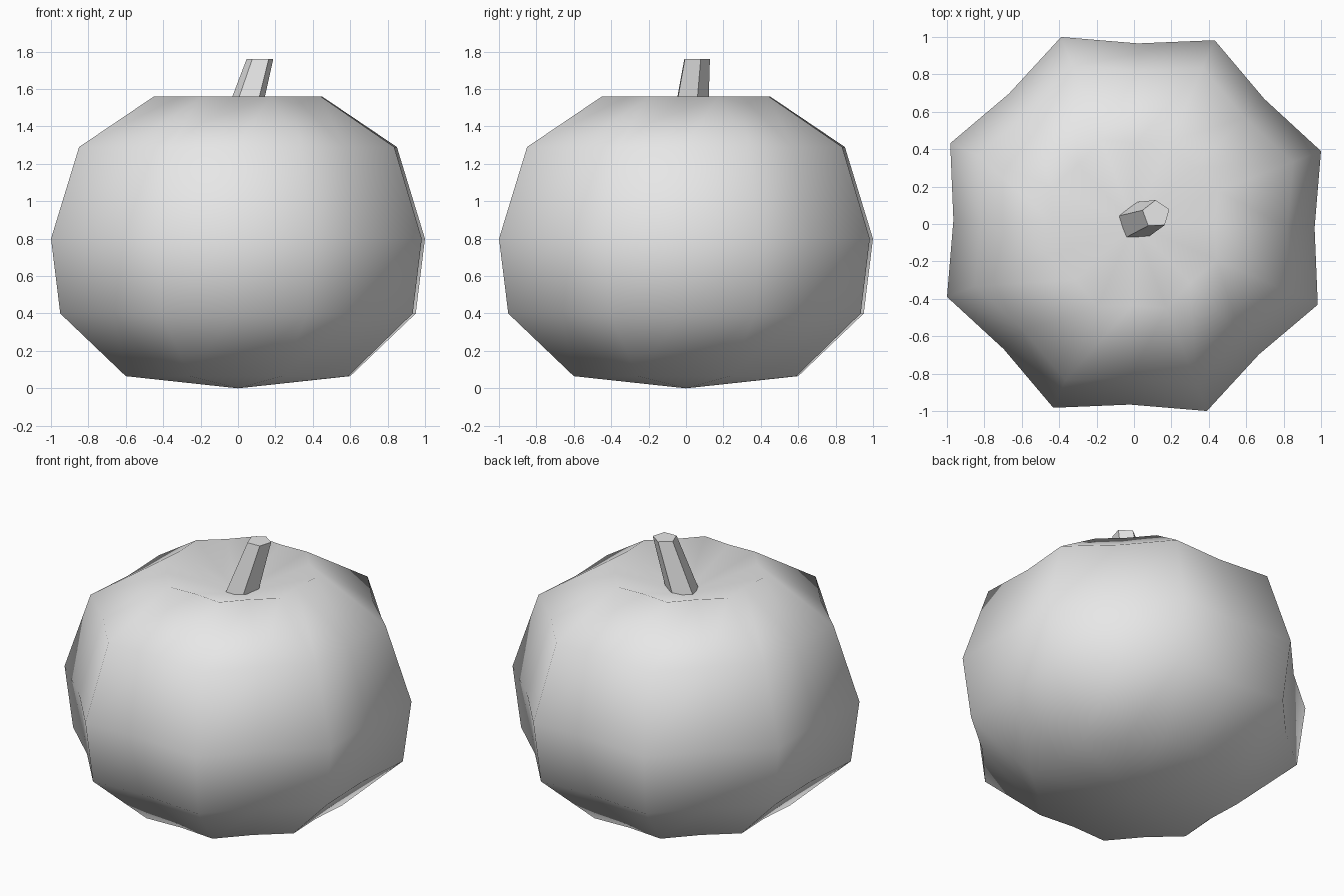
import bpy, bmesh
from math import cos, sin, radians, tau

cube = bpy.data.objects.get("Cube")
if cube:
    bpy.data.objects.remove(cube, do_unlink=True)

grey = bpy.data.materials.new("plain_grey")
grey.use_nodes = True
colour = (0.8, 0.8, 0.8, 1)
grey.diffuse_color = colour
grey.node_tree.nodes["Principled BSDF"].inputs["Base Color"].default_value = colour


def ring(bm, sides, radius, z, start, centre=(0, 0), valley=1.0):
    """Ring of vertices; every second one is pulled in by the valley factor."""
    verts = []
    for i in range(sides):
        a = radians(start) + tau * i / sides
        r = radius * (valley if i % 2 else 1)
        verts.append(bm.verts.new((centre[0] + r * cos(a), centre[1] + r * sin(a), z)))
    return verts


def bridge(bm, low, high):
    n = len(low)
    for i in range(n):
        j = (i + 1) % n
        bm.faces.new((low[i], low[j], high[j], high[i]))


def fan(bm, verts, z):
    tip = bm.verts.new((0, 0, z))
    for i, v in enumerate(verts):
        bm.faces.new((v, verts[(i + 1) % len(verts)], tip))


def finish(bm, name, smooth):
    bmesh.ops.recalc_face_normals(bm, faces=bm.faces)
    for f in bm.faces:
        f.smooth = smooth
    mesh = bpy.data.meshes.new(name)
    bm.to_mesh(mesh)
    bm.free()
    mesh.materials.append(grey)
    obj = bpy.data.objects.new(name, mesh)
    bpy.context.collection.objects.link(obj)
    return obj


# Ribbed gourd body: eight ridges, hollow at the top
profile = [(0.644, 0.065), (1.02, 0.4), (1.073, 0.8), (0.912, 1.29), (0.483, 1.56)]
bm = bmesh.new()
rings = [ring(bm, 16, r, z, 21.3, valley=0.9) for r, z in profile]
for low, high in zip(rings, rings[1:]):
    bridge(bm, low, high)
fan(bm, rings[0], 0)
fan(bm, rings[-1], 1.4)
finish(bm, "pumpkin_body", True)

# Leaning five-sided stem
bm = bmesh.new()
base = ring(bm, 5, 0.105, 1.4, 20, (0.01, 0.012))
top = ring(bm, 5, 0.075, 1.76, 20, (0.118, 0.053))
bridge(bm, base, top)
bm.faces.new(top)
bm.faces.new(base)
finish(bm, "stem", False)
